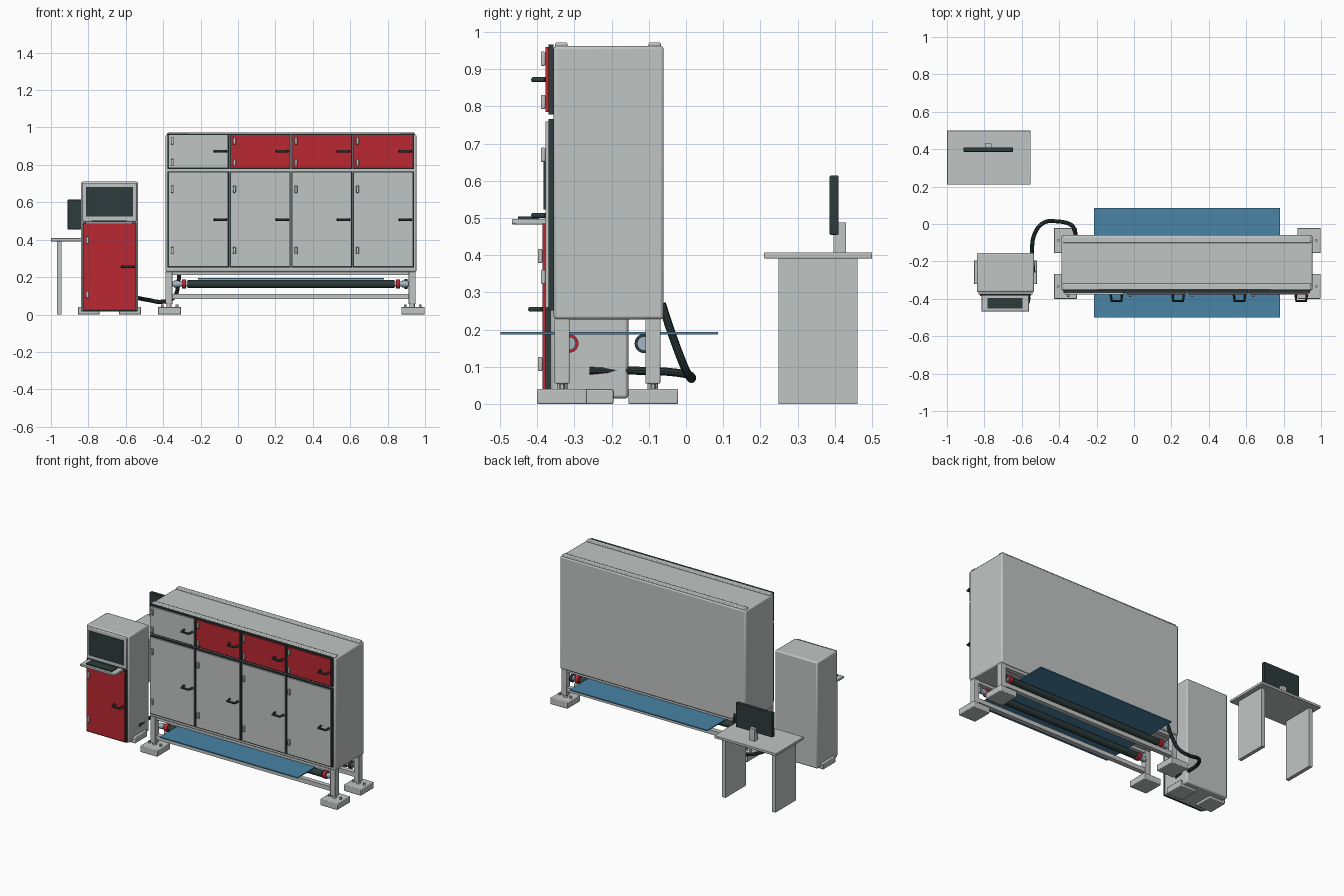
import bpy, math
from mathutils import Vector

if "Cube" in bpy.data.objects:
    bpy.data.objects.remove(bpy.data.objects["Cube"])


def material(name, r, g, b):
    m = bpy.data.materials.new(name)
    m.use_nodes = True
    m.diffuse_color = (r, g, b, 1)
    bsdf = next(n for n in m.node_tree.nodes if n.type == 'BSDF_PRINCIPLED')
    bsdf.inputs["Base Color"].default_value = (r, g, b, 1)
    return m


GREY = material("light grey", 0.53, 0.56, 0.55)
RED = material("signal red", 0.50, 0.022, 0.032)
DARK = material("dark slate", 0.026, 0.043, 0.043)
BLUE = material("sheet blue", 0.065, 0.23, 0.38)
STEEL = material("pale steel", 0.36, 0.46, 0.54)


def box(name, x, y, z, mat, bevel=0.0):
    """Box from (min, max) ranges on each axis."""
    bpy.ops.mesh.primitive_cube_add(size=1)
    o = bpy.context.object
    o.name = name
    spans = (x, y, z)
    for v in o.data.vertices:
        v.co = Vector([lo + (c + 0.5) * (hi - lo) for c, (lo, hi) in zip(v.co, spans)])
    o.data.materials.append(mat)
    if bevel:
        mod = o.modifiers.new("bevel", 'BEVEL')
        mod.width = bevel
        mod.segments = 2
        bpy.ops.object.shade_smooth_by_angle()
    return o


def cylinder(name, start, end, radius, mat, sides=32):
    a, b = Vector(start), Vector(end)
    bpy.ops.mesh.primitive_cylinder_add(vertices=sides, radius=radius,
                                        depth=(b - a).length, location=(a + b) / 2)
    o = bpy.context.object
    o.name = name
    o.rotation_euler = (b - a).to_track_quat('Z', 'Y').to_euler()
    o.data.materials.append(mat)
    bpy.ops.object.shade_smooth_by_angle()
    return o


def tube(name, points, radius, mat, smooth=False):
    """Round tube along a path."""
    c = bpy.data.curves.new(name, 'CURVE')
    c.dimensions = '3D'
    c.bevel_depth = radius
    c.bevel_resolution = 3
    c.use_fill_caps = True
    s = c.splines.new('BEZIER' if smooth else 'POLY')
    pts = s.bezier_points if smooth else s.points
    pts.add(len(points) - 1)
    for p, co in zip(pts, points):
        if smooth:
            p.co = co
            p.handle_left_type = p.handle_right_type = 'AUTO'
        else:
            p.co = (*co, 1)
    o = bpy.data.objects.new(name, c)
    bpy.context.collection.objects.link(o)
    bpy.ops.object.select_all(action='DESELECT')
    o.select_set(True)
    bpy.context.view_layer.objects.active = o
    bpy.ops.object.convert(target='MESH')
    o = bpy.context.object
    o.data.materials.clear()
    o.data.materials.append(mat)
    bpy.ops.object.shade_smooth_by_angle()


def door(name, x, z, y, mat, handle_z, hinge_zs):
    """Panel on a dark gasket, with two hinges and a bar handle."""
    x0, x1 = x
    z0, z1 = z
    box(name + "_gasket", x, (y - 0.014, y), z, DARK)
    box(name + "_panel", (x0 + 0.007, x1 - 0.007), (y - 0.022, y - 0.014),
        (z0 + 0.007, z1 - 0.007), mat)
    f = y - 0.022
    for i, hz in enumerate(hinge_zs):
        box(f"{name}_hinge_{i}", (x0 + 0.018, x0 + 0.033), (f - 0.012, f),
            (hz - 0.019, hz + 0.019), GREY, 0.003)
    a, b = x1 - 0.076, x1 - 0.016
    tube(name + "_handle", [(a, f, handle_z), (a + 0.004, f - 0.033, handle_z),
                            (b - 0.004, f - 0.033, handle_z), (b, f, handle_z)], 0.007, DARK)


# Main cabinet body with top rails
FRONT, BACK = -0.356, -0.06
box("cabinet_body", (-0.388, 0.954), (FRONT, BACK), (0.228, 0.962), GREY, 0.008)
for n, y in (("front", -0.335), ("back", -0.084)):
    box(n + "_top_rail", (-0.38, 0.946), (y - 0.017, y + 0.017), (0.955, 0.972), GREY, 0.005)

# Four columns of doors
edges = (-0.378, -0.046, 0.284, 0.612, 0.942)
for i in range(4):
    span = (edges[i] + 0.001, edges[i + 1] - 0.002)
    door(f"upper_door_{i}", span, (0.778, 0.966), FRONT, RED if i else GREY, 0.872, (0.928, 0.812))
    door(f"lower_door_{i}", span, (0.252, 0.766), FRONT, GREY, 0.507, (0.67, 0.342))

# Legs, levelling feet and frame beams
for side, lx, px in (("right", -0.369, -0.366), ("left", 0.931, 0.935)):
    for end, ly, py in (("front", -0.333, -0.333), ("back", -0.089, -0.088)):
        n = f"{end}_{side}"
        box(n + "_leg", (lx - 0.019, lx + 0.019), (ly - 0.02, ly + 0.02), (0.055, 0.23), GREY, 0.003)
        box(n + "_foot", (px - 0.062, px + 0.062), (py - 0.067, py + 0.067), (0, 0.041), GREY, 0.004)
        cylinder(n + "_collar", (lx, ly, 0.04), (lx, ly, 0.056), 0.014, GREY, 16)
        for k in (-1, 1):
            bx = px + k * 0.04
            cylinder(f"{n}_bolt_{k}", (bx, py, 0.04), (bx, py, 0.054), 0.008, GREY, 6)
for n, y in (("front", -0.333), ("back", -0.089)):
    box(n + "_lower_beam", (-0.36, 0.92), (y - 0.015, y + 0.015), (0.083, 0.111), GREY)
    box(n + "_upper_beam", (-0.36, 0.92), (y - 0.015, y + 0.015), (0.21, 0.23), GREY)

# Feed rollers with end flanges and shafts
for n, y in (("front", -0.314), ("back", -0.112)):
    z = 0.163
    cylinder(n + "_roller", (-0.27, y, z), (0.837, y, z), 0.022, DARK)
    cylinder(n + "_roller_shaft", (-0.35, y, z), (0.912, y, z), 0.013, STEEL, 20)
    for s in (-1, 1):
        cx = 0.283 + s * 0.572
        cylinder(f"{n}_flange_{s}", (cx - 0.011, y, z), (cx + 0.011, y, z), 0.025, RED)
        bx = 0.283 + s * 0.61
        cylinder(f"{n}_bearing_{s}", (bx - 0.015, y, z), (bx + 0.015, y, z), 0.018, STEEL, 20)
cylinder("drive_pulley", (0.89, -0.112, 0.163), (0.905, -0.112, 0.163), 0.026, DARK)

# Material sheet passing through the machine
box("sheet", (-0.214, 0.78), (-0.499, 0.086), (0.187, 0.194), BLUE)

# Control terminal
TX = (-0.84, -0.534)
box("terminal_body", TX, (-0.364, -0.155), (0.015, 0.71), GREY, 0.008)
for n, x in (("right", (-0.856, -0.74)), ("left", (-0.637, -0.518))):
    box(f"terminal_{n}_base", x, (-0.322, -0.195), (0, 0.04), GREY, 0.004)
door("terminal_door", (-0.831, -0.543), (0.02, 0.492), -0.364, RED, 0.255, (0.398, 0.108))
box("terminal_bezel", (-0.831, -0.543), (-0.378, -0.36), (0.497, 0.704), GREY, 0.005)
box("terminal_screen", (-0.812, -0.562), (-0.383, -0.376), (0.523, 0.682), DARK)
box("keyboard_tray", (-0.815, -0.562), (-0.468, -0.375), (0.483, 0.497), GREY, 0.003)
box("keyboard", (-0.783, -0.596), (-0.452, -0.395), (0.497, 0.504), DARK)

# Cable between cabinet and terminal
tube("cable", [(-0.312, -0.065, 0.27), (-0.318, -0.035, 0.18), (-0.345, 0.0, 0.09),
               (-0.41, 0.014, 0.068), (-0.48, 0.008, 0.078), (-0.53, -0.05, 0.087),
               (-0.545, -0.16, 0.09), (-0.538, -0.26, 0.09)], 0.011, DARK, True)

# Desk with monitor
box("desk_top", (-1.0, -0.553), (0.21, 0.5), (0.391, 0.408), GREY, 0.003)
for n, x in (("right", -0.957), ("left", -0.596)):
    box(f"desk_{n}_leg", (x - 0.012, x + 0.012), (0.249, 0.461), (0, 0.392), GREY)
box("monitor", (-0.911, -0.647), (0.386, 0.41), (0.455, 0.614), DARK, 0.003)
box("monitor_stand", (-0.797, -0.761), (0.396, 0.43), (0.405, 0.488), GREY)
